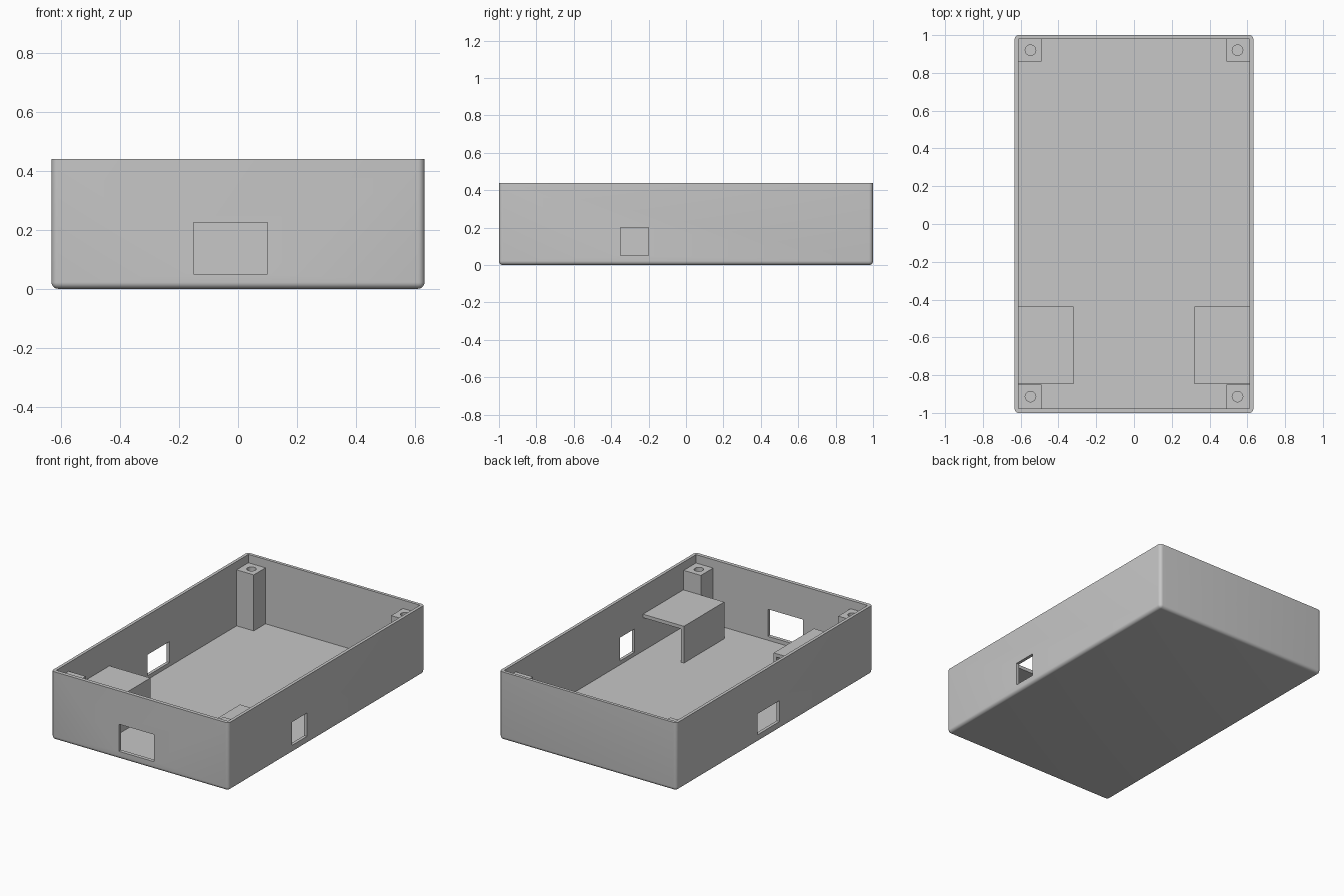
import bpy, bmesh
from mathutils import Matrix, Vector

old = bpy.data.objects.get("Cube")
if old:
    bpy.data.objects.remove(old, do_unlink=True)

grey = bpy.data.materials.new("light_grey")
grey.use_nodes = True
GREY = (0.57, 0.57, 0.57, 1)
grey.diffuse_color = GREY
grey.node_tree.nodes["Principled BSDF"].inputs["Base Color"].default_value = GREY

HALF_X, HEIGHT, FLOOR = 0.632, 0.44, 0.025
IN_X, IN_FRONT, IN_BACK = 0.612, -0.976, 0.98


def finish(bm, name):
    mesh = bpy.data.meshes.new(name)
    bm.to_mesh(mesh)
    bm.free()
    mesh.materials.append(grey)
    obj = bpy.data.objects.new(name, mesh)
    bpy.context.collection.objects.link(obj)
    return obj


def box(name, x, y, z, round_edges=0):
    """Box from (min, max) ranges; optionally round all but the top edges."""
    bm = bmesh.new()
    bmesh.ops.create_cube(bm, size=1)
    lo, hi = (Vector(v) for v in zip(x, y, z))
    for v in bm.verts:
        v.co = Vector(lo[i] + (v.co[i] + 0.5) * (hi[i] - lo[i]) for i in range(3))
    if round_edges:
        edges = [e for e in bm.edges if min(v.co.z for v in e.verts) < z[1] - 0.01]
        bmesh.ops.bevel(bm, geom=edges, offset=round_edges, segments=6,
                        profile=0.5, affect='EDGES')
    return finish(bm, name)


def cylinder(name, x, y, z, radius):
    bm = bmesh.new()
    bmesh.ops.create_cone(bm, cap_ends=True, segments=32, radius1=radius, radius2=radius,
                          depth=z[1] - z[0],
                          matrix=Matrix.Translation((x, y, sum(z) / 2)))
    return finish(bm, name)


def activate(obj):
    bpy.ops.object.select_all(action='DESELECT')
    obj.select_set(True)
    bpy.context.view_layer.objects.active = obj


def cut(obj, cutter):
    cutter.hide_render = True
    mod = obj.modifiers.new("cut", 'BOOLEAN')
    mod.operation = 'DIFFERENCE'
    mod.solver = 'EXACT'
    mod.object = cutter
    activate(obj)
    bpy.ops.object.modifier_apply(modifier=mod.name)
    bpy.data.objects.remove(cutter, do_unlink=True)


def smooth(obj):
    activate(obj)
    bpy.ops.object.shade_smooth_by_angle(angle=0.6)


# Open tray with rounded lower and upright edges
case = box("case", (-HALF_X, HALF_X), (-1, 1), (0, HEIGHT), 0.022)
cut(case, box("cavity", (-IN_X, IN_X), (IN_FRONT, IN_BACK), (FLOOR, 0.6)))

# Openings in the front and both side walls
cut(case, box("front_opening", (-0.15, 0.1), (-1.1, -0.9), (0.05, 0.225)))
cut(case, box("right_opening", (0.55, 0.7), (-0.35, -0.2), (0.05, 0.2)))
cut(case, box("left_opening", (-0.7, -0.55), (-0.05, 0.175), (0.05, 0.185)))
smooth(case)

for side, label in ((1, "left"), (-1, "right")):
    def span(a, b):
        return tuple(sorted((side * a, side * b)))

    # Corner screw posts with blind holes
    for end, y in (("front", (IN_FRONT, -0.851)), ("back", (0.86, IN_BACK))):
        post = box(f"{end}_{label}_post", span(0.49, IN_X), y, (FLOOR, 0.386))
        cut(post, cylinder("screw_hole", side * 0.548, sum(y) / 2, (0.2, 0.5), 0.028))
        smooth(post)

    # Raised shelf carried by an upright plate
    y = (-0.847, -0.436)
    box(f"{label}_shelf", span(0.32, IN_X), y, (0.24, 0.262))
    box(f"{label}_shelf_support", span(0.32, 0.34), y, (FLOOR, 0.24))
